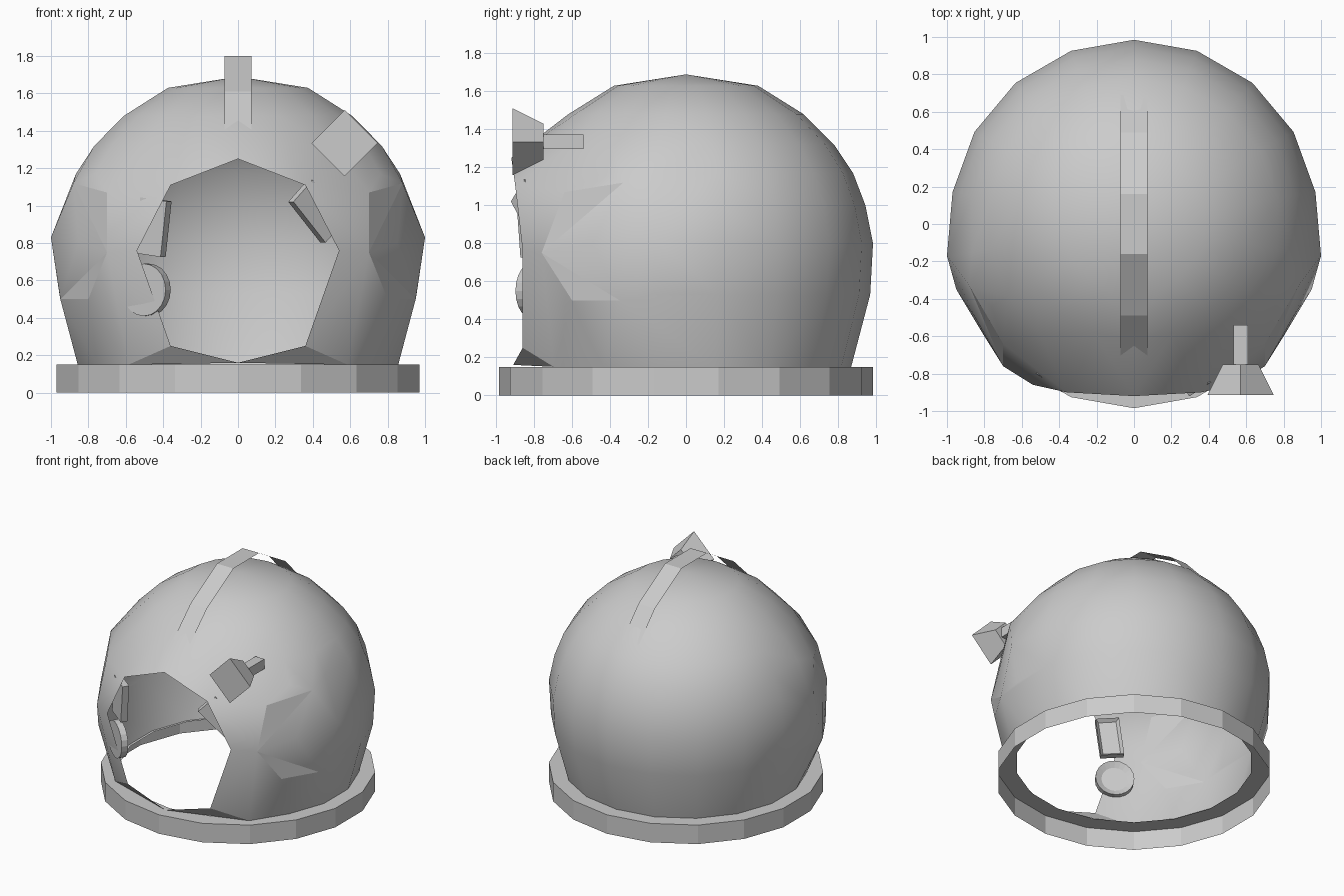
import bpy, bmesh
from math import sin, cos, radians
from mathutils import Matrix, Vector

if "Cube" in bpy.data.objects:
    bpy.data.objects.remove(bpy.data.objects["Cube"])

SIDES = 18


def finish(bm, name):
    me = bpy.data.meshes.new(name)
    bm.to_mesh(me)
    bm.free()
    ob = bpy.data.objects.new(name, me)
    bpy.context.collection.objects.link(ob)
    return ob


def polar(r, deg, z):
    # angle measured from the front (-y)
    return Vector((r * sin(radians(deg)), -r * cos(radians(deg)), z))


def mirrored(points):
    return [Vector((s * x, y, z)) for x, y, z in points for s in ((1, -1) if x else (1,))]


# Helmet shell: hull over revolved profile, face opening rim and flat side pads
profile = [(.87, .15), (.97, .53), (.985, .8), (.945, 1.0), (.88, 1.17),
           (.78, 1.32), (.62, 1.48), (.38, 1.63)]
rim = [(0, -.92, 1.25), (.36, -.90, 1.11), (.54, -.86, .76), (.36, -.86, .25), (0, -.91, .16)]
pad = [(.70, -.64, 1.07), (.88, -.33, 1.12), (1.0, -.17, .83),
       (.95, -.35, .50), (.80, -.60, .50), (.70, -.76, .75)]

bm = bmesh.new()
for r, z in profile:
    for k in range(SIDES):
        a = k * 20 if k < 10 else k * 20 - 360
        if abs(a) < 45 and z < 1.25:
            continue
        bm.verts.new(polar(r, a, z))
for a in (-40, 40):
    bm.verts.new(polar(.91, a, .15))
bm.verts.new((0, 0, 1.69))
rim_verts = {bm.verts.new(p) for p in mirrored(rim)}
pads = {s: {bm.verts.new((s * x, y, z)) for x, y, z in pad} for s in (1, -1)}
hull = bmesh.ops.convex_hull(bm, input=bm.verts[:])
# open the face and the neck
bmesh.ops.delete(bm, context='FACES', geom=[
    f for f in bm.faces
    if all(v in rim_verts for v in f.verts) or all(v.co.z < .2 for v in f.verts)])
bmesh.ops.delete(bm, context='VERTS', geom=[v for v in bm.verts if not v.link_faces])
for f in bm.faces:
    f.smooth = True
for f in bm.faces:
    chin = sum(v.co.z < .3 and v.co.y < -.6 for v in f.verts) == 3
    if chin or any(all(v in p for v in f.verts) for p in pads.values()):
        f.smooth = False
for e in bm.edges:
    if len({f.smooth for f in e.link_faces}) == 2:
        e.smooth = False
finish(bm, "helmet_shell")

# Neck ring: outer band and flat top lip
bm = bmesh.new()
rows = [[bm.verts.new(polar(r, k * 20, z)) for k in range(SIDES)]
        for r, z in ((.985, 0), (.985, .15), (.85, .15))]
for lo, hi in zip(rows, rows[1:]):
    for k in range(SIDES):
        j = (k + 1) % SIDES
        bm.faces.new((lo[k], lo[j], hi[j], hi[k]))
finish(bm, "neck_ring")

# Strap over the crown: a thin ribbon
bm = bmesh.new()
path = [(-.71, 1.40), (-.49, 1.61), (-.16, 1.80), (.16, 1.80), (.49, 1.61), (.69, 1.40)]
pairs = [[bm.verts.new((x, y, z)) for x in (-.072, .072)] for y, z in path]
for a, b in zip(pairs, pairs[1:]):
    bm.faces.new((a[0], a[1], b[1], b[0]))
finish(bm, "crown_strap")


# Lamp: flared square head and stem
def four_sided(name, r_back, r_front, y_back, y_front, turn):
    bm = bmesh.new()
    mat = (Matrix.Translation((.57, (y_back + y_front) / 2, 1.335))
           @ Matrix.Rotation(radians(90), 4, 'X') @ Matrix.Rotation(radians(turn), 4, 'Z'))
    bmesh.ops.create_cone(bm, cap_ends=True, segments=4, radius1=r_back, radius2=r_front,
                          depth=y_back - y_front, matrix=mat)
    finish(bm, name)


four_sided("lamp_head", .095, .177, -.75, -.915, 0)
four_sided("lamp_stem", .055, .055, -.54, -.75, 45)


# Inner instruments: extruded outline with a recessed front
def instrument(name, center, normal, up, depth, rim_width, size=None, radius=None):
    bm = bmesh.new()
    if radius:
        bmesh.ops.create_cone(bm, cap_ends=True, segments=20, radius1=radius,
                              radius2=radius, depth=depth)
    else:
        bmesh.ops.create_cube(bm, size=1)
        bmesh.ops.scale(bm, vec=(size[0], size[1], depth), verts=bm.verts)
    front = [f for f in bm.faces if f.normal.z > .9]
    bmesh.ops.inset_individual(bm, faces=front, thickness=rim_width, depth=-depth / 2)
    n = Vector(normal).normalized()
    x = Vector(up).cross(n).normalized()
    frame = Matrix((x, n.cross(x), n)).transposed().to_4x4()
    bm.transform(Matrix.Translation(center) @ frame)
    finish(bm, name)


instrument("left_display", (-.455, -.815, .885), (.55, .83, 0), (.12, -.05, 1),
           .05, .03, size=(.17, .30))
instrument("right_display", (.42, -.81, .97), (-.55, .83, 0), (-.65, -.3, .75),
           .05, .03, size=(.17, .30))
instrument("dial", (-.49, -.80, .55), (.55, .83, 0), (0, 0, 1), .05, .045, radius=.14)
